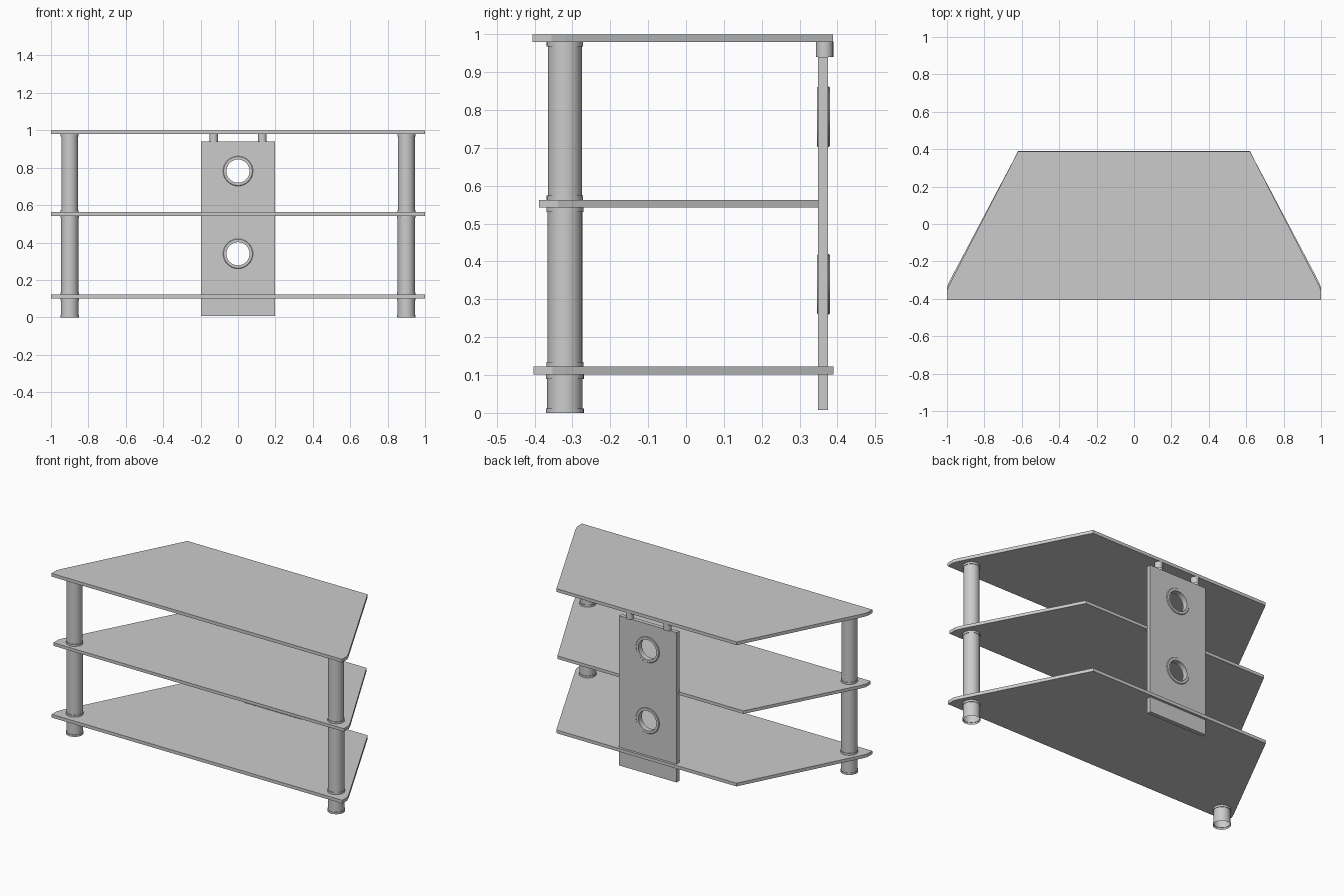
import bpy, bmesh, math
from mathutils import Matrix

cube = bpy.data.objects.get("Cube")
if cube:
    bpy.data.objects.remove(cube, do_unlink=True)

# Single grey finish
grey = bpy.data.materials.new("satin_grey")
grey.use_nodes = True
GREY = (0.6, 0.6, 0.6, 1)
grey.diffuse_color = GREY
grey.node_tree.nodes["Principled BSDF"].inputs["Base Color"].default_value = GREY


def finish(name, bm, smooth=False):
    bmesh.ops.recalc_face_normals(bm, faces=bm.faces)
    mesh = bpy.data.meshes.new(name)
    bm.to_mesh(mesh)
    bm.free()
    mesh.materials.append(grey)
    ob = bpy.data.objects.new(name, mesh)
    bpy.context.collection.objects.link(ob)
    if smooth:
        bpy.ops.object.select_all(action='DESELECT')
        ob.select_set(True)
        bpy.context.view_layer.objects.active = ob
        bpy.ops.object.shade_smooth_by_angle(angle=math.radians(40))
    return ob


def shelf(name, front, back, half_back, z0, z1):
    """Trapezoid board with clipped front corners."""
    half = [(1, front), (1, front + 0.05), (0.985, front + 0.085), (half_back, back)]
    outline = half + [(-x, y) for x, y in reversed(half)]
    bm = bmesh.new()
    base = bm.faces.new([bm.verts.new((x, y, z0)) for x, y in outline])
    top = bmesh.ops.extrude_face_region(bm, geom=[base])["geom"]
    moved = [v for v in top if isinstance(v, bmesh.types.BMVert)]
    bmesh.ops.translate(bm, verts=moved, vec=(0, 0, z1 - z0))
    return finish(name, bm)


def lathe(name, profile, x, y, z, matrix=Matrix(), closed=False, sides=32):
    """Revolve (radius, height) points around a vertical axis."""
    bm = bmesh.new()
    rings = []
    for r, h in profile:
        rings.append([bm.verts.new((r * math.cos(a), r * math.sin(a), h))
                      for a in (math.tau * i / sides for i in range(sides))])
    pairs = list(zip(rings, rings[1:]))
    if closed:
        pairs.append((rings[-1], rings[0]))
    for low, high in pairs:
        for i in range(sides):
            j = (i + 1) % sides
            bm.faces.new((low[i], low[j], high[j], high[i]))
    bm.transform(Matrix.Translation((x, y, z)) @ matrix)
    return finish(name, bm, smooth=True)


# Shelves
shelf("top_shelf", -0.405, 0.388, 0.62, 0.98, 1.0)
shelf("middle_shelf", -0.388, 0.35, 0.64, 0.543, 0.562)
shelf("bottom_shelf", -0.403, 0.39, 0.62, 0.102, 0.122)

# Tubular legs in three lengths, with a slim collar at each end
for side, sx in (("left", 1), ("right", -1)):
    for part, r, z0, z1 in (("foot", 0.047, 0, 0.102),
                            ("lower_leg", 0.046, 0.122, 0.543),
                            ("upper_leg", 0.045, 0.562, 0.98)):
        h, c = z1 - z0, 0.012
        tube = [(r + 0.003, 0), (r + 0.003, c), (r, c), (r, h - c),
                (r + 0.003, h - c), (r + 0.003, h)]
        lathe(f"{side}_{part}", tube, 0.9 * sx, -0.32, z0)

# Back panel with two cable holes
HOLES = (0.34, 0.782)
bm = bmesh.new()
bmesh.ops.create_cube(bm, size=1, matrix=Matrix.Translation((0, 0.362, 0.474))
                      @ Matrix.Diagonal((0.396, 0.026, 0.932, 1)))
panel = finish("back_panel", bm)
upright = Matrix.Rotation(math.pi / 2, 4, 'X')
for n, z in enumerate(HOLES):
    bm = bmesh.new()
    bmesh.ops.create_cone(bm, cap_ends=True, segments=32, radius1=0.068, radius2=0.068,
                          depth=0.2, matrix=Matrix.Translation((0, 0.362, z)) @ upright)
    cutter = finish(f"hole_cutter_{n}", bm)
    cutter.hide_render = True
    cutter.hide_viewport = True
    cut = panel.modifiers.new(f"hole_{n}", 'BOOLEAN')
    cut.object = cutter
    cut.solver = 'EXACT'
    # Grommet lining the hole
    ring = [(0.062, -0.017), (0.077, -0.017), (0.08, -0.014),
            (0.08, 0.014), (0.077, 0.017), (0.062, 0.017)]
    lathe(f"cable_grommet_{n}", ring, 0, 0.363, z, upright, closed=True)

# Short pegs joining the panel to the top shelf
for side, sx in (("left", 1), ("right", -1)):
    peg = [(0, 0), (0.023, 0), (0.023, 0.041), (0, 0.041)]
    bm_peg = lathe(f"{side}_panel_peg", peg[1:3], 0.13 * sx, 0.366, 0.94, sides=24)
